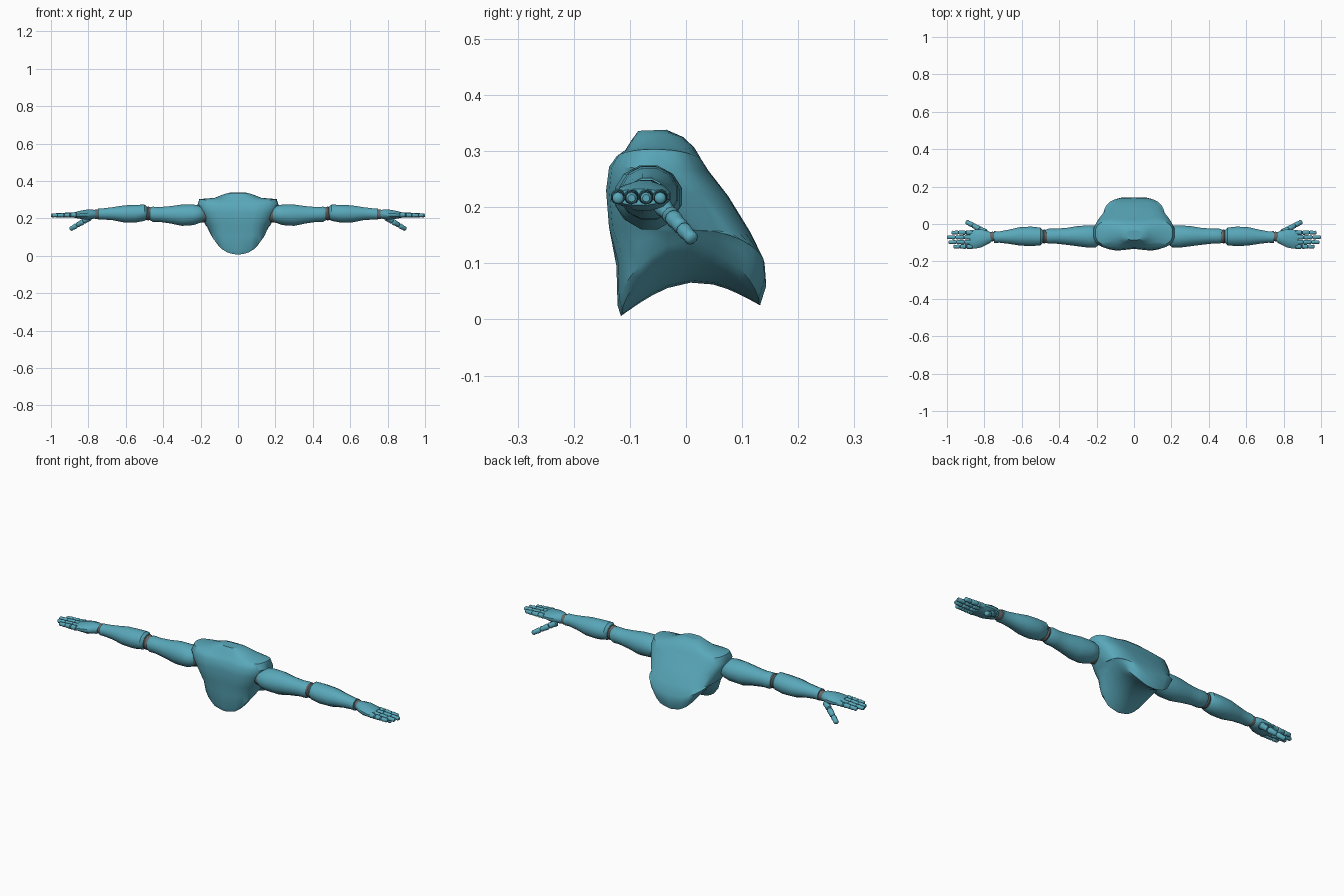
import bpy, bmesh, math
from mathutils import Vector, Matrix

cube = bpy.data.objects.get("Cube")
if cube:
    bpy.data.objects.remove(cube, do_unlink=True)


def material(name, color):
    m = bpy.data.materials.new(name)
    m.use_nodes = True
    m.diffuse_color = color
    m.node_tree.nodes["Principled BSDF"].inputs["Base Color"].default_value = color
    return m


TEAL = material("teal armour", (0.10, 0.39, 0.49, 1))
GREY = material("dark grey joint", (0.14, 0.14, 0.14, 1))


def finish(name, bm, mat, angle=35, mirror=True):
    bmesh.ops.remove_doubles(bm, verts=bm.verts, dist=0.0002)
    bmesh.ops.recalc_face_normals(bm, faces=bm.faces)
    mesh = bpy.data.meshes.new(name)
    bm.to_mesh(mesh)
    bm.free()
    mesh.materials.append(mat)
    obj = bpy.data.objects.new(name, mesh)
    bpy.context.collection.objects.link(obj)
    if mirror:
        obj.modifiers.new("Mirror", 'MIRROR')
    bpy.ops.object.select_all(action='DESELECT')
    obj.select_set(True)
    bpy.context.view_layer.objects.active = obj
    bpy.ops.object.shade_smooth_by_angle(angle=math.radians(angle))
    return obj


def skin(bm, rows, closed):
    """Join equal rows of points with quads."""
    grid = [[bm.verts.new(p) for p in row] for row in rows]
    for a, b in zip(grid, grid[1:]):
        n = len(a)
        for i in range(n if closed else n - 1):
            j = (i + 1) % n
            bm.faces.new((a[i], a[j], b[j], b[i]))
    return grid


def tube(name, stations, mat, matrix=None, sides=12, angle=35):
    """Loft of oval sections: x, centre y, centre z, radius y, radius z."""
    matrix = matrix or Matrix()
    bm = bmesh.new()
    rows = []
    for x, cy, cz, ry, rz in stations:
        turn = [math.tau * (i + 0.5) / sides for i in range(sides)]
        rows.append([matrix @ Vector((x, cy + ry * math.cos(a), cz + rz * math.sin(a))) for a in turn])
    grid = skin(bm, rows, True)
    bm.faces.new(grid[0])
    bm.faces.new(grid[-1])
    return finish(name, bm, mat, angle)


def digit(name, start, end, radius, parts=3):
    """A finger of rounded segments between two points."""
    start, end = Vector(start), Vector(end)
    axis = end - start
    frame = Matrix.Translation(start) @ axis.to_track_quat('X', 'Z').to_matrix().to_4x4()
    step = axis.length / parts
    profile = [(0, 0.55), (0.12, 0.95), (0.35, 0.95), (0.6, 0.82), (0.88, 0.9), (1, 0.55)]
    stations = []
    for k in range(parts):
        r = radius * (1 - 0.09 * k)
        stations += [((k + t) * step, 0, 0, r * s, r * s) for t, s in profile]
    tube(name, stations, TEAL, frame, 10, 50)


# Torso slices: front y, front z, back y, back z, half width, upward curl, arch
SLICES = [
    (-0.085, 0.336, -0.035, 0.338, 0.045, 0, 0),
    (-0.098, 0.318, -0.005, 0.325, 0.075, 0, 0.008),
    (-0.108, 0.302, 0.015, 0.306, 0.125, 0, 0.006),
    (-0.125, 0.289, 0.028, 0.284, 0.207, 0.25, 0.006),
    (-0.139, 0.272, 0.040, 0.265, 0.218, 0, 0),
    (-0.145, 0.230, 0.075, 0.220, 0.203, 0, 0),
    (-0.141, 0.165, 0.115, 0.155, 0.172, 0, 0),
    (-0.124, 0.095, 0.140, 0.100, 0.168, 1.5, 0.02),
    (-0.122, 0.025, 0.143, 0.060, 0.155, 2.6, 0.04),
    (-0.116, 0.006, 0.132, 0.025, 0.138, 3.2, 0.05),
]
STEPS = 14


def torso_point(s, k, across=1.0):
    """Point on a slice; k runs front to back, across runs over the width."""
    fy, fz, by, bz, w, curl, arch = s
    a = math.pi * k / STEPS
    t = 0.5 - 0.5 * math.copysign(abs(math.cos(a)) ** 0.75, math.cos(a))
    x = w * across * math.sin(a) ** 0.55 if 0 < k < STEPS else 0
    z = fz + (bz - fz) * t + arch * math.sin(math.pi * t) + curl * x * x
    dip = 0.012 * math.exp(-(x / 0.05) ** 2) * (1 - t) if 0.15 < fz < 0.29 else 0
    return Vector((x, fy + (by - fy) * t + dip, z))


bm = bmesh.new()
rows = []
for s in SLICES:
    left = [torso_point(s, k) for k in range(STEPS + 1)]
    right = [Vector((-p.x, p.y, p.z)) for p in left[-2:0:-1]]
    rows.append(left + right)
skin(bm, rows, True)
# Neck cap and arched underside
for s in (SLICES[0], SLICES[-1]):
    skin(bm, [[torso_point(s, k, c / 4) for c in range(-4, 5)] for k in range(STEPS + 1)], False)
finish("torso", bm, TEAL, 38, False)

# Arm plates
tube("upper_arms", [
    (0.185, -0.066, 0.220, 0.045, 0.040),
    (0.205, -0.067, 0.222, 0.060, 0.048),
    (0.240, -0.067, 0.219, 0.062, 0.057),
    (0.300, -0.065, 0.217, 0.056, 0.059),
    (0.360, -0.066, 0.219, 0.047, 0.048),
    (0.420, -0.065, 0.221, 0.041, 0.041),
    (0.455, -0.065, 0.222, 0.042, 0.042),
    (0.473, -0.065, 0.224, 0.036, 0.034)], TEAL)
tube("forearms", [
    (0.487, -0.067, 0.230, 0.036, 0.035),
    (0.500, -0.067, 0.230, 0.049, 0.045),
    (0.550, -0.066, 0.225, 0.054, 0.049),
    (0.610, -0.066, 0.224, 0.051, 0.047),
    (0.670, -0.068, 0.225, 0.039, 0.036),
    (0.720, -0.070, 0.224, 0.031, 0.031),
    (0.748, -0.070, 0.223, 0.033, 0.030)], TEAL)

# Joints
for name, x, z, r, half in (("shoulder_joints", 0.195, 0.222, 0.047, 0.045),
                            ("elbow_joints", 0.480, 0.226, 0.039, 0.022),
                            ("wrist_joints", 0.757, 0.222, 0.027, 0.020)):
    tube(name, [(x - half, -0.067, z, r * 0.8, r * 0.8), (x, -0.067, z, r, r),
                (x + half, -0.067, z, r * 0.8, r * 0.8)], GREY)

# Hands
tube("palms", [
    (0.762, -0.071, 0.222, 0.026, 0.022),
    (0.780, -0.072, 0.222, 0.036, 0.027),
    (0.815, -0.076, 0.220, 0.050, 0.027),
    (0.850, -0.081, 0.219, 0.053, 0.021),
    (0.876, -0.083, 0.218, 0.050, 0.015)], TEAL)
fingers = (("index", -0.046, 0.975), ("middle", -0.071, 1.0),
           ("ring", -0.097, 0.992), ("little", -0.121, 0.965))
for name, y, tip in fingers:
    digit(name + "_fingers", (0.862, y, 0.219), (tip, y, 0.216), 0.0145)
digit("thumbs", (0.790, -0.045, 0.205), (0.897, 0.012, 0.142), 0.0175)
